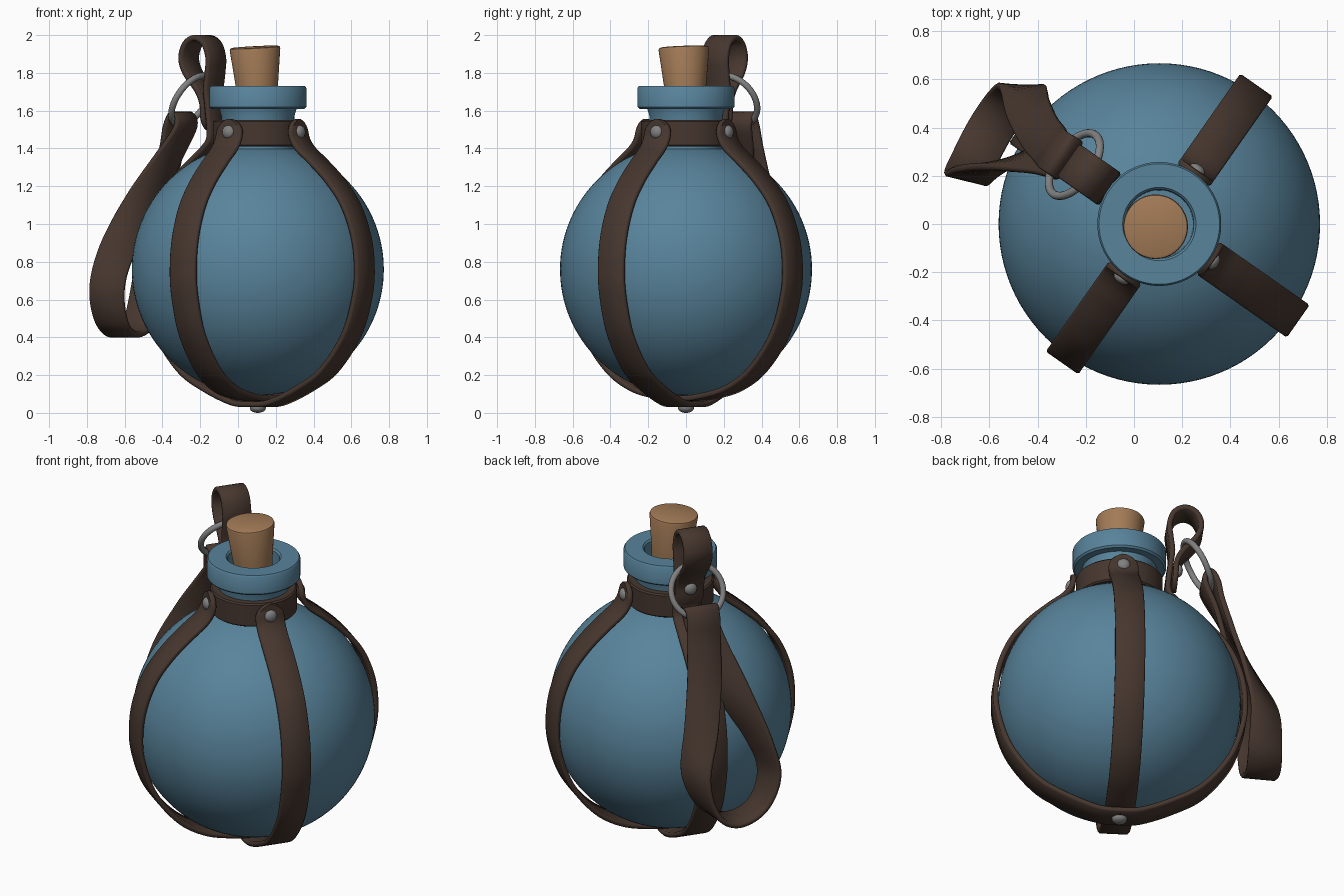
import bpy, bmesh, math
from mathutils import Vector, Matrix

if "Cube" in bpy.data.objects:
    bpy.data.objects.remove(bpy.data.objects["Cube"])

CX = 0.105                      # bottle axis
UP = Vector((0, 0, 1))


def mat(name, rgb):
    m = bpy.data.materials.new(name)
    m.diffuse_color = (*rgb, 1)
    m.use_nodes = True
    m.node_tree.nodes["Principled BSDF"].inputs["Base Color"].default_value = m.diffuse_color
    return m


BLUE = mat("blue_glaze", (0.098, 0.23, 0.33))
LEATHER = mat("dark_leather", (0.062, 0.038, 0.028))
CORK = mat("cork", (0.37, 0.2, 0.095))
METAL = mat("grey_metal", (0.22, 0.22, 0.22))


def finish(bm, name, material, matrix=None, angle=40):
    bmesh.ops.recalc_face_normals(bm, faces=bm.faces)
    me = bpy.data.meshes.new(name)
    bm.to_mesh(me)
    bm.free()
    me.materials.append(material)
    me.shade_smooth()
    me.set_sharp_from_angle(angle=math.radians(angle))
    ob = bpy.data.objects.new(name, me)
    bpy.context.collection.objects.link(ob)
    ob.matrix_world = matrix or Matrix.Translation((CX, 0, 0))
    return ob


def skin(bm, rings, closed):
    """Bridge equal vertex loops into a tube."""
    n, k = len(rings), len(rings[0])
    for i in range(n if closed else n - 1):
        a, b = rings[i], rings[(i + 1) % n]
        for j in range(k):
            bm.faces.new((a[j], a[(j + 1) % k], b[(j + 1) % k], b[j]))
    if not closed:
        bm.faces.new(rings[0])
        bm.faces.new(rings[-1])


def lathe(name, profile, material, matrix=None, closed=False, seg=96):
    bm = bmesh.new()
    rings = [[bm.verts.new((r * math.cos(2 * math.pi * j / seg), r * math.sin(2 * math.pi * j / seg), z))
              for j in range(seg)] for r, z in profile]
    skin(bm, rings, closed)
    return finish(bm, name, material, matrix)


def spline(pts, closed, steps=10):
    """Catmull-Rom through vectors of any size."""
    n, out = len(pts), []
    get = lambda i: pts[i % n] if closed else pts[max(0, min(n - 1, i))]
    for i in range(n if closed else n - 1):
        p = [get(i + k) for k in (-1, 0, 1, 2)]
        for s in range(steps):
            t = s / steps
            out.append(tuple(0.5 * (2 * b + (c - a) * t + (2 * a - 5 * b + 4 * c - d) * t * t
                                    + (3 * b - a - 3 * c + d) * t ** 3) for a, b, c, d in zip(*p)))
    if not closed:
        out.append(tuple(pts[-1]))
    return out


def ribbon(name, pts, azimuth, width, closed=False, thick=0.03):
    """Leather band through (radius, sideways, height, twist) points; open bands get a round last end."""
    a = math.radians(azimuth)
    rad, tan = Vector((math.cos(a), math.sin(a), 0)), Vector((-math.sin(a), math.cos(a), 0))
    sm = spline(pts, closed)
    pos = [rad * p[0] + tan * p[1] + UP * p[2] for p in sm]
    n, to_end = len(pos), [0.0] * len(pos)
    for i in range(n - 2, -1, -1):
        to_end[i] = to_end[i + 1] + (pos[i + 1] - pos[i]).length
    bm, rings = bmesh.new(), []
    for i, p in enumerate(pos):
        nxt, prv = (pos[(i + 1) % n], pos[i - 1]) if closed else (pos[min(i + 1, n - 1)], pos[max(i - 1, 0)])
        tw = math.radians(sm[i][3])
        w = tan * math.cos(tw) + rad * math.sin(tw)
        d = (nxt - prv).normalized()
        w = (w - d * w.dot(d)).normalized()
        nor = d.cross(w)
        h, t = width / 2, thick / 2
        if not closed and to_end[i] < h:
            h = max(0.015, math.sqrt(h * h - (h - to_end[i]) ** 2))
        c = min(0.008, h * 0.5)
        sec = [(h, t - c), (h - c, t), (c - h, t), (-h, t - c), (-h, c - t), (c - h, -t), (h - c, -t), (h, c - t)]
        rings.append([bm.verts.new(p + w * u + nor * v) for u, v in sec])
    skin(bm, rings, closed)
    return finish(bm, name, LEATHER, angle=50)


def rivet(name, azimuth, r, z, direction=None, size=0.036):
    a = math.radians(azimuth)
    rad = Vector((math.cos(a), math.sin(a), 0))
    q = (direction or rad).to_track_quat('Z', 'Y').to_matrix().to_4x4()
    m = Matrix.Translation(Vector((CX, 0, z)) + rad * r) @ q
    dome = [(size, -0.012)] + [(size * math.cos(k * math.pi / 14), 0.025 * math.sin(k * math.pi / 14))
                               for k in range(7)]
    return lathe(name, dome, METAL, m, seg=24)


# Round bottle with neck, lip and hollow mouth
R, ZC = 0.667, 0.76
body = [(R * math.sin(u), ZC - R * math.cos(u)) for u in (math.radians(0.5 + 162.5 * k / 56) for k in range(57))]
body += [(0.193, 1.43), (0.193, 1.57), (0.205, 1.61), (0.247, 1.61), (0.257, 1.62), (0.257, 1.72), (0.25, 1.73),
         (0.152, 1.73), (0.143, 1.72), (0.14, 1.45)]
lathe("bottle", body, BLUE)

# Tapered cork, slightly tilted
cork_m = Matrix.Translation((0.107, 0, 1.6)) @ Matrix.Rotation(math.radians(-3), 4, 'Y') \
    @ Matrix.Rotation(math.radians(2), 4, 'X')
lathe("cork_stopper", [(0.1, -0.1), (0.108, 0.1), (0.134, 0.325), (0.131, 0.334), (0.122, 0.338)], CORK, cork_m, seg=64)

# Leather collar round the neck
lathe("neck_collar", [(0.19, 1.41), (0.23, 1.41), (0.238, 1.418), (0.238, 1.542), (0.23, 1.55), (0.19, 1.55)],
      LEATHER, closed=True)

# Four harness straps; the back left one continues into a hanging loop
side = [(0.3, 0.128), (0.46, 0.228), (0.605, 0.415), (0.675, 0.62), (0.688, 0.78), (0.665, 0.94), (0.6, 1.1),
        (0.503, 1.225), (0.395, 1.325), (0.305, 1.4), (0.265, 1.465)]
short_end = [(0.256, 1.555)]
loop_end = [(0.277, 1.62), (0.287, 1.71), (0.277, 1.8), (0.272, 1.88), (0.3, 1.955), (0.36, 1.985), (0.42, 1.955),
            (0.447, 1.88), (0.42, 1.8), (0.345, 1.71), (0.312, 1.64), (0.306, 1.57), (0.3, 1.49)]
for name, az, z0 in (("front_left", 235, 0.075), ("front_right", 325, 0.045),
                     ("back_right", 55, 0.075), ("back_left", 145, 0.045)):
    path = [(0, z0), (0.12, z0 + 0.01)] + side + (loop_end if az == 145 else short_end)
    ribbon(name + "_strap", [(r, 0, z, 0) for r, z in path], az, 0.165)
    rivet(name + "_rivet", az, 0.325 if az == 145 else 0.272, 1.62 if az == 145 else 1.487)
rivet("bottom_rivet", 0, 0, 0.025, -UP, 0.042)

# Metal ring hanging in the loop
a = math.radians(145)
rad, tan = Vector((math.cos(a), math.sin(a), 0)), Vector((-math.sin(a), math.cos(a), 0))
down = rad * 0.5 - UP * 0.866
ring_m = Matrix((tan, down, tan.cross(down))).transposed().to_4x4()
ring_m.translation = Vector((CX, 0, 1.655)) + rad * 0.43
tube = [(0.15 + 0.017 * math.cos(k * math.pi / 6), 0.017 * math.sin(k * math.pi / 6)) for k in range(12)]
lathe("metal_ring", tube, METAL, ring_m, closed=True, seg=48)

# Long carrying band: folded over the ring, quarter twisted down to the bottom bend
ribbon("carrying_band", [
    (0.50, 0, 1.58, 0), (0.537, 0, 1.52, 0), (0.565, -0.01, 1.4, 3), (0.63, -0.03, 1.2, 10), (0.72, -0.08, 0.95, 28),
    (0.79, -0.135, 0.7, 55), (0.80, -0.06, 0.49, 75), (0.80, 0.08, 0.415, 88), (0.78, 0.23, 0.475, 82),
    (0.765, 0.30, 0.65, 70), (0.74, 0.25, 0.85, 58), (0.66, 0.14, 1.1, 35), (0.55, 0.04, 1.35, 12),
    (0.466, 0, 1.52, 0)], 145, 0.19, closed=True)
